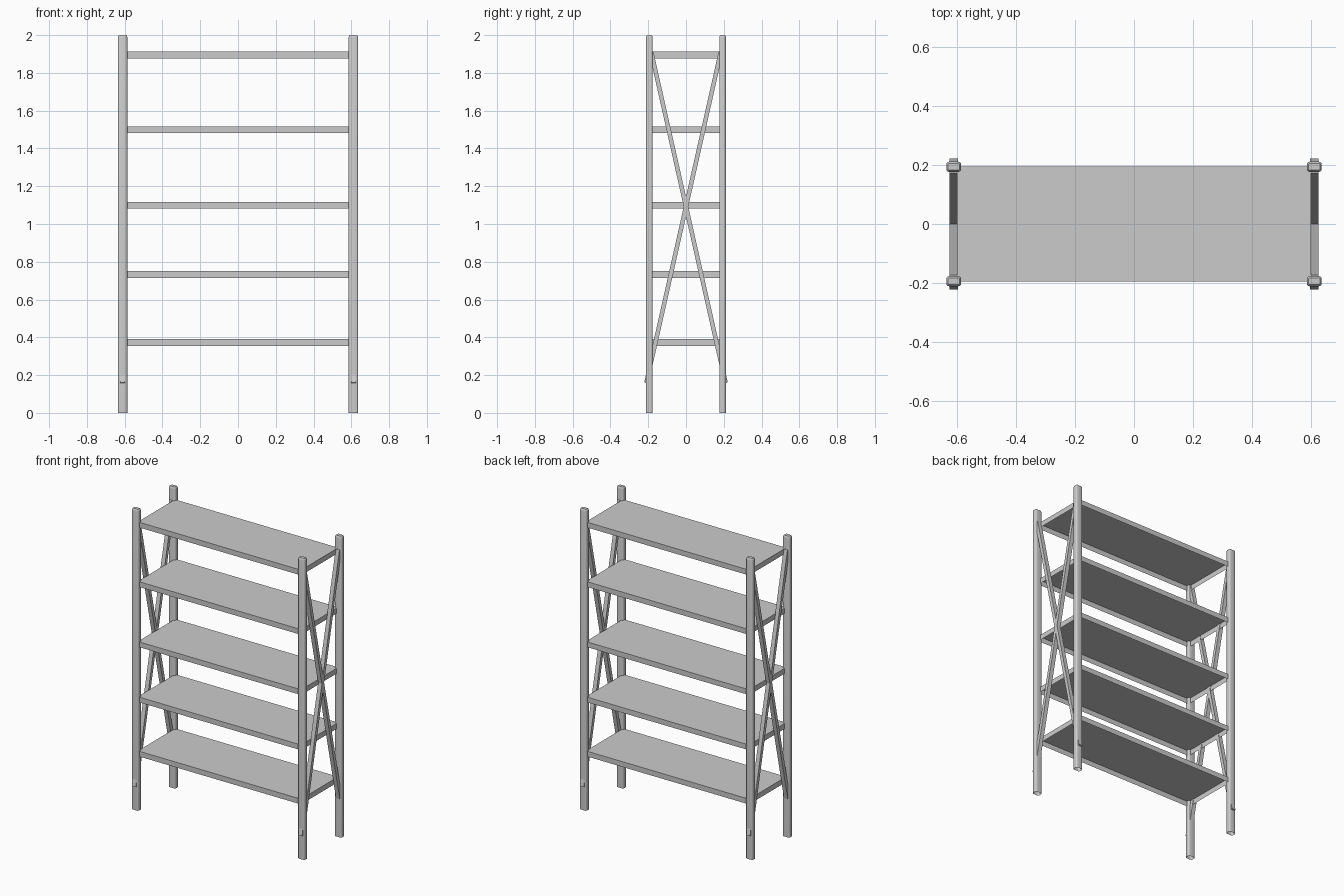
import bpy, bmesh
from math import pi, cos, sin
from mathutils import Vector

if "Cube" in bpy.data.objects:
    bpy.data.objects.remove(bpy.data.objects["Cube"])

POST_X, POST_Y = 0.611, 0.194


def make_object(name, bm, smooth=False):
    bmesh.ops.recalc_face_normals(bm, faces=bm.faces[:])
    mesh = bpy.data.meshes.new(name)
    bm.to_mesh(mesh)
    bm.free()
    ob = bpy.data.objects.new(name, mesh)
    bpy.context.collection.objects.link(ob)
    if smooth:
        bpy.ops.object.select_all(action='DESELECT')
        ob.select_set(True)
        bpy.context.view_layer.objects.active = ob
        bpy.ops.object.shade_smooth_by_angle(angle=0.6)
    return ob


def rounded_rect(hx, hy, r, steps=3):
    pts = []
    for q, (sx, sy) in enumerate([(1, 1), (-1, 1), (-1, -1), (1, -1)]):
        for i in range(steps + 1):
            a = (q + i / steps) * pi / 2
            pts.append((sx * (hx - r) + r * cos(a), sy * (hy - r) + r * sin(a)))
    return pts


def post(name, x, y):
    # Rounded tube with a softened top, open at the foot
    bm = bmesh.new()
    rings = []
    for z, inset in [(0, 0), (1.988, 0), (1.996, 0.002), (2.0, 0.006)]:
        outline = rounded_rect(0.025 - inset, 0.0175 - inset, 0.010 - inset)
        rings.append([bm.verts.new((x + px, y + py, z)) for px, py in outline])
    for a, b in zip(rings, rings[1:]):
        for i in range(len(a)):
            j = (i + 1) % len(a)
            bm.faces.new((a[i], a[j], b[j], b[i]))
    bm.faces.new(rings[-1])
    make_object(name, bm, True)


def shelf(name, top):
    # Thin folded tray: top sheet and four lips, open underneath
    bm = bmesh.new()
    bmesh.ops.create_cube(bm, size=1)
    for v in bm.verts:
        v.co = Vector((v.co.x * 1.2, v.co.y * 0.39, top - 0.0175 + v.co.z * 0.035))
    under = [f for f in bm.faces if f.calc_center_median().z < top - 0.03]
    bmesh.ops.delete(bm, geom=under, context='FACES')
    make_object(name, bm)


def brace(name, x, side):
    # Square bar whose lower end pokes out through the post
    low = Vector((x, side * 0.21, 0.158))
    high = Vector((x, -side * 0.184, 1.91))
    axis = high - low
    rot = axis.to_track_quat('Z', 'X')
    bm = bmesh.new()
    bmesh.ops.create_cube(bm, size=1)
    across = Vector((0, axis.z, -axis.y)).normalized()
    for v in bm.verts:
        c = v.co.copy()
        v.co = (low + high) / 2 + axis * c.z + across * (c.y * 0.023) + Vector((c.x * 0.028, 0, 0))
    make_object(name, bm)


# Side frames
for sx, side_name in [(-1, "left"), (1, "right")]:
    for sy, end_name in [(-1, "front"), (1, "back")]:
        post(f"{end_name}_{side_name}_post", sx * POST_X, sy * POST_Y)
        brace(f"{side_name}_brace_{end_name}_foot", sx * POST_X, sy)

# Shelves
for n, top in enumerate([0.39, 0.75, 1.117, 1.517, 1.912]):
    shelf(f"shelf_{n + 1}", top)
